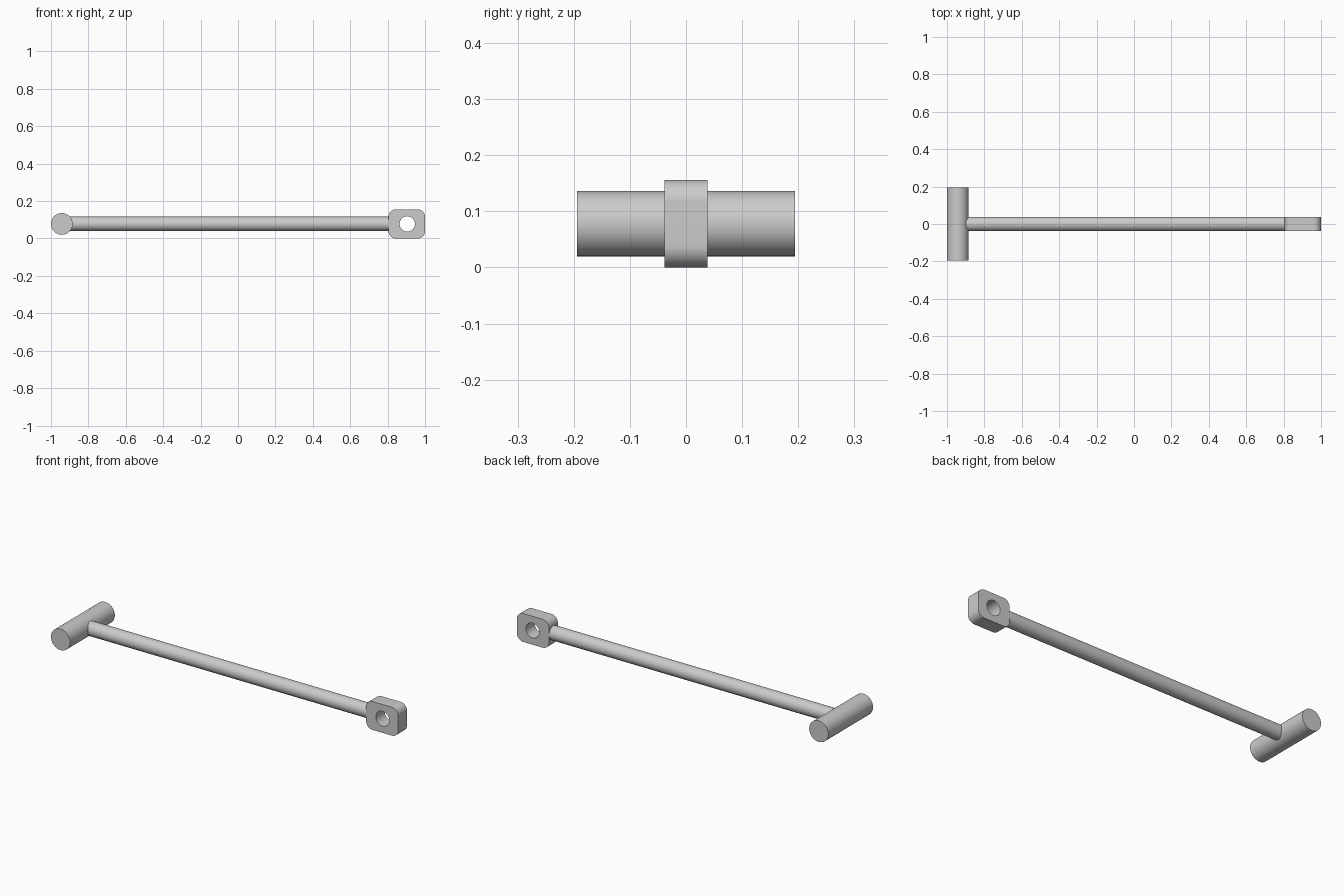
import bpy, bmesh
from math import pi, cos, sin, radians
from mathutils import Vector

if "Cube" in bpy.data.objects:
    bpy.data.objects.remove(bpy.data.objects["Cube"])

ZC = 0.078      # height of the common centre line
HALF = 0.0385   # rod radius and half thickness of the eye block


def smooth(obj):
    bpy.ops.object.select_all(action='DESELECT')
    obj.select_set(True)
    bpy.context.view_layer.objects.active = obj
    bpy.ops.object.shade_smooth_by_angle(angle=radians(30))


def cylinder(name, radius, start, end):
    a, b = Vector(start), Vector(end)
    bpy.ops.mesh.primitive_cylinder_add(
        vertices=64, radius=radius, depth=(b - a).length, location=(a + b) / 2,
        rotation=(b - a).to_track_quat('Z', 'Y').to_euler())
    obj = bpy.context.object
    obj.name = name
    smooth(obj)


# Cross handle and long rod
cylinder("cross_handle", 0.058, (-0.942, -0.194, ZC), (-0.942, 0.194, ZC))
cylinder("rod", HALF, (-0.942, 0, ZC), (0.815, 0, ZC))


# Rounded eye block with a round through hole
def eye_block(x0, x1, z0, z1, corner, hole_x, hole_r):
    bm = bmesh.new()

    def loop(points):
        vs = [bm.verts.new((x, -HALF, z)) for x, z in points]
        return [bm.edges.new((v, vs[i - 1])) for i, v in enumerate(vs)]

    n = 12
    outline = []
    centres = [(x1 - corner, z1 - corner), (x0 + corner, z1 - corner),
               (x0 + corner, z0 + corner), (x1 - corner, z0 + corner)]
    for q, (cx, cz) in enumerate(centres):
        for i in range(n + 1):
            a = (q + i / n) * pi / 2
            outline.append((cx + corner * cos(a), cz + corner * sin(a)))
    hole = [(hole_x + hole_r * cos(i * pi / 24), ZC + hole_r * sin(i * pi / 24))
            for i in range(48)]
    edges = loop(outline) + loop(hole)
    bmesh.ops.triangle_fill(bm, edges=edges, use_beauty=True)
    ext = bmesh.ops.extrude_face_region(bm, geom=bm.faces[:], use_keep_orig=True)
    moved = [g for g in ext["geom"] if isinstance(g, bmesh.types.BMVert)]
    bmesh.ops.translate(bm, verts=moved, vec=(0, 2 * HALF, 0))
    bmesh.ops.recalc_face_normals(bm, faces=bm.faces[:])
    mesh = bpy.data.meshes.new("eye_block")
    bm.to_mesh(mesh)
    bm.free()
    obj = bpy.data.objects.new("eye_block", mesh)
    bpy.context.collection.objects.link(obj)
    smooth(obj)


eye_block(0.805, 1.0, 0.0, 2 * ZC, 0.039, 0.905, 0.041)
